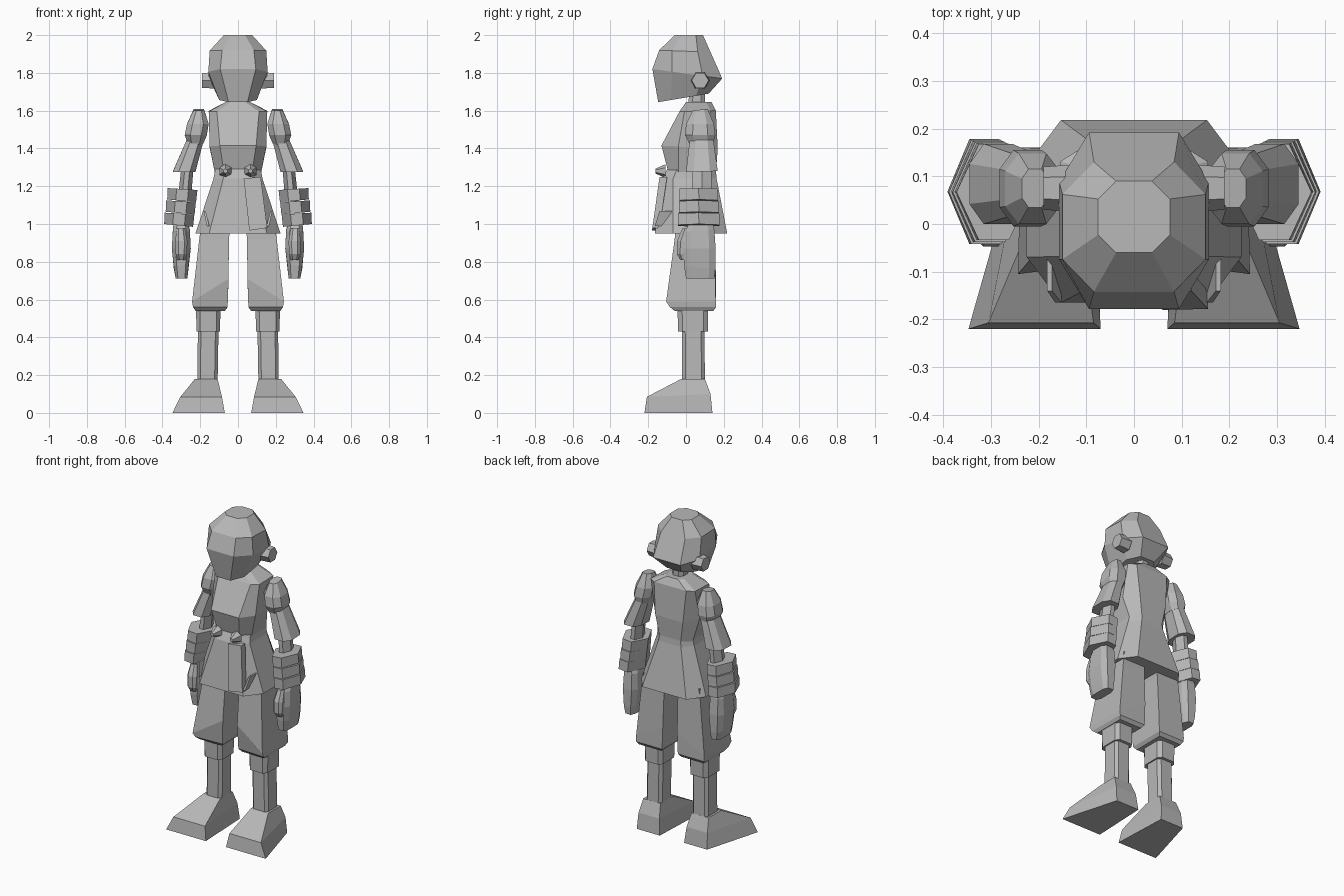
import bpy, bmesh, math
from mathutils import Vector, Matrix

if "Cube" in bpy.data.objects:
    bpy.data.objects.remove(bpy.data.objects["Cube"])

grey = bpy.data.materials.new("plain grey")
grey.diffuse_color = (0.48, 0.48, 0.48, 1)
grey.use_nodes = True
grey.node_tree.nodes["Principled BSDF"].inputs["Base Color"].default_value = grey.diffuse_color


def finish(name, bm, mirror=False):
    bmesh.ops.recalc_face_normals(bm, faces=bm.faces)
    me = bpy.data.meshes.new(name)
    bm.to_mesh(me)
    bm.free()
    me.materials.append(grey)
    ob = bpy.data.objects.new(name, me)
    bpy.context.collection.objects.link(ob)
    if mirror:
        mod = ob.modifiers.new("mirror", 'MIRROR')
        mod.use_mirror_merge = False
    return ob


def octagon(x0, x1, y0, y1, zf, zb=None, c=.25, d=None):
    """Chamfered rectangle; zf/zb are front and back heights, c/d corner fractions."""
    zb = zf if zb is None else zb
    d = c if d is None else d
    cx, cy = (x1 - x0) * c, (y1 - y0) * d
    pts = [(x0 + cx, y0), (x1 - cx, y0), (x1, y0 + cy), (x1, y1 - cy),
           (x1 - cx, y1), (x0 + cx, y1), (x0, y1 - cy), (x0, y0 + cy)]
    return [(x, y, zf + (zb - zf) * (y - y0) / (y1 - y0)) for x, y in pts]


def box(x0, x1, y0, y1, zi, zo=None):
    """Rectangle with inner and outer heights."""
    zo = zi if zo is None else zo
    return [(x0, y0, zi), (x1, y0, zo), (x1, y1, zo), (x0, y1, zi)]


def hexagon(x0, x1, y0, y1, zi, zo=None):
    zo = zi if zo is None else zo
    k = (x1 - x0) * .3
    ym = (y0 + y1) / 2
    pts = [(x0 + k, y0), (x1 - k, y0), (x1, ym), (x1 - k, y1), (x0 + k, y1), (x0, ym)]
    return [(x, y, zi + (zo - zi) * (x - x0) / (x1 - x0)) for x, y in pts]


def loft(name, rings, mirror=False):
    bm = bmesh.new()
    vs = [[bm.verts.new(p) for p in r] for r in rings]
    n = len(vs[0])
    for a, b in zip(vs, vs[1:]):
        for i in range(n):
            j = (i + 1) % n
            bm.faces.new((a[i], a[j], b[j], b[i]))
    bm.faces.new(vs[0])
    bm.faces.new(vs[-1])
    return finish(name, bm, mirror)


def cone(name, loc, axis, r1, r2, depth, mirror=True):
    bm = bmesh.new()
    rot = Vector((0, 0, 1)).rotation_difference(Vector(axis)).to_matrix().to_4x4()
    bmesh.ops.create_cone(bm, cap_ends=True, segments=6, radius1=r1, radius2=r2,
                          depth=depth, matrix=Matrix.Translation(loc) @ rot)
    return finish(name, bm, mirror)


# Head, ears and neck
loft("head", [octagon(-.075, .075, -.06, .09, 2.0),
              octagon(-.15, .15, -.142, .13, 1.92, 1.91, .22, .25),
              octagon(-.157, .157, -.178, .192, 1.82, 1.77, .2, .28),
              octagon(-.1, .1, -.147, .12, 1.645, 1.69, .25)])
cone("ear", (.155, .075, 1.76), (1, 0, 0), .05, .045, .07)
loft("neck", [octagon(-.035, .035, .02, .1, 1.72), octagon(-.04, .04, .01, .1, 1.62)])

# Torso with flat chest, belted waist and flared skirt
loft("torso", [octagon(-.065, .065, .0, .135, 1.645, 1.645, .2),
               octagon(-.155, .155, -.035, .158, 1.595, 1.6, .14),
               octagon(-.15, .15, -.13, .168, 1.415, 1.4, .18, .3),
               octagon(-.12, .12, -.09, .158, 1.26, 1.26, .2)])
loft("skirt", [octagon(-.12, .12, -.1, .158, 1.29, 1.29, .2),
               octagon(-.13, .13, -.125, .162, 1.24, 1.24, .2),
               octagon(-.225, .225, -.165, .218, .95, .95, .16, .25)])
cone("buckle", (.067, -.135, 1.28), (0, -1, 0), .037, .012, .055)
loft("front_flap", [[(.03, -.14, 1.24), (.12, -.14, 1.25), (.12, -.1, 1.25), (.03, -.1, 1.24)],
                    [(.06, -.18, .965), (.155, -.178, .98), (.155, -.14, .98), (.06, -.14, .965)]])
loft("side_tab", [box(.172, .182, -.14, -.06, 1.07), box(.152, .165, -.165, -.06, .99)], True)

# Arms
loft("shoulder", [octagon(.18, .235, .035, .115, 1.6, 1.61),
                  octagon(.155, .27, .0, .148, 1.53, 1.53),
                  octagon(.165, .282, -.005, .155, 1.47, 1.47),
                  octagon(.185, .265, .02, .145, 1.42, 1.43)], True)
loft("sleeve", [octagon(.18, .27, .02, .145, 1.45),
                octagon(.225, .345, .0, .168, 1.275, 1.28)], True)
loft("forearm", [hexagon(.235, .3, .035, .135, 1.3), hexagon(.25, .32, .03, .135, 1.12)], True)
for i in range(3):
    z, s = 1.19 - i * .065, i * .008
    loft("cuff_band_%d" % (i + 1),
         [hexagon(.215 + s, .372 + s, -.034 - s / 2, .168 + s / 2, z - .01, z),
          hexagon(.222 + s, .375 + s, -.034 - s / 2, .17 + s / 2, z - .075, z - .06)], True)
loft("hand", [octagon(.265, .34, .02, .14, 1.01),
              octagon(.255, .345, -.005, .15, .96, .97, .2),
              octagon(.25, .35, -.015, .157, .87, .87, .2),
              octagon(.262, .34, -.01, .155, .78, .76, .2),
              octagon(.268, .33, .0, .15, .712, .712, .2)], True)
loft("thumb", [octagon(.28, .325, -.02, .04, .975),
               octagon(.268, .332, -.047, .03, .91),
               octagon(.27, .33, -.047, .01, .84),
               octagon(.28, .32, -.03, .01, .81)], True)

# Legs: baggy shorts, boot tops, shins and wide wedge feet
loft("shorts_leg", [box(.04, .195, -.055, .145, 1.0),
                    box(.048, .205, -.06, .15, .92),
                    [(.05, -.08, .71), (.243, -.105, .59), (.238, .158, .59), (.05, .16, .7)],
                    [(.055, -.075, .56), (.238, -.085, .56), (.236, .16, .56), (.055, .16, .56)],
                    box(.07, .225, -.06, .145, .54)], True)
loft("boot_top", [octagon(.093, .222, -.045, .118, .56, .56, .15),
                  octagon(.095, .22, -.042, .116, .43, .43, .15)], True)
loft("shin", [octagon(.103, .212, -.022, .098, .45, .45, .15),
              octagon(.108, .216, -.022, .1, .16, .16, .15)], True)
loft("foot", [box(.108, .228, -.025, .1, .18),
              [(.085, -.207, .085), (.305, -.207, .085), (.24, .13, .1), (.095, .13, .1)],
              [(.07, -.22, 0), (.347, -.22, 0), (.245, .14, 0), (.085, .14, 0)]], True)
